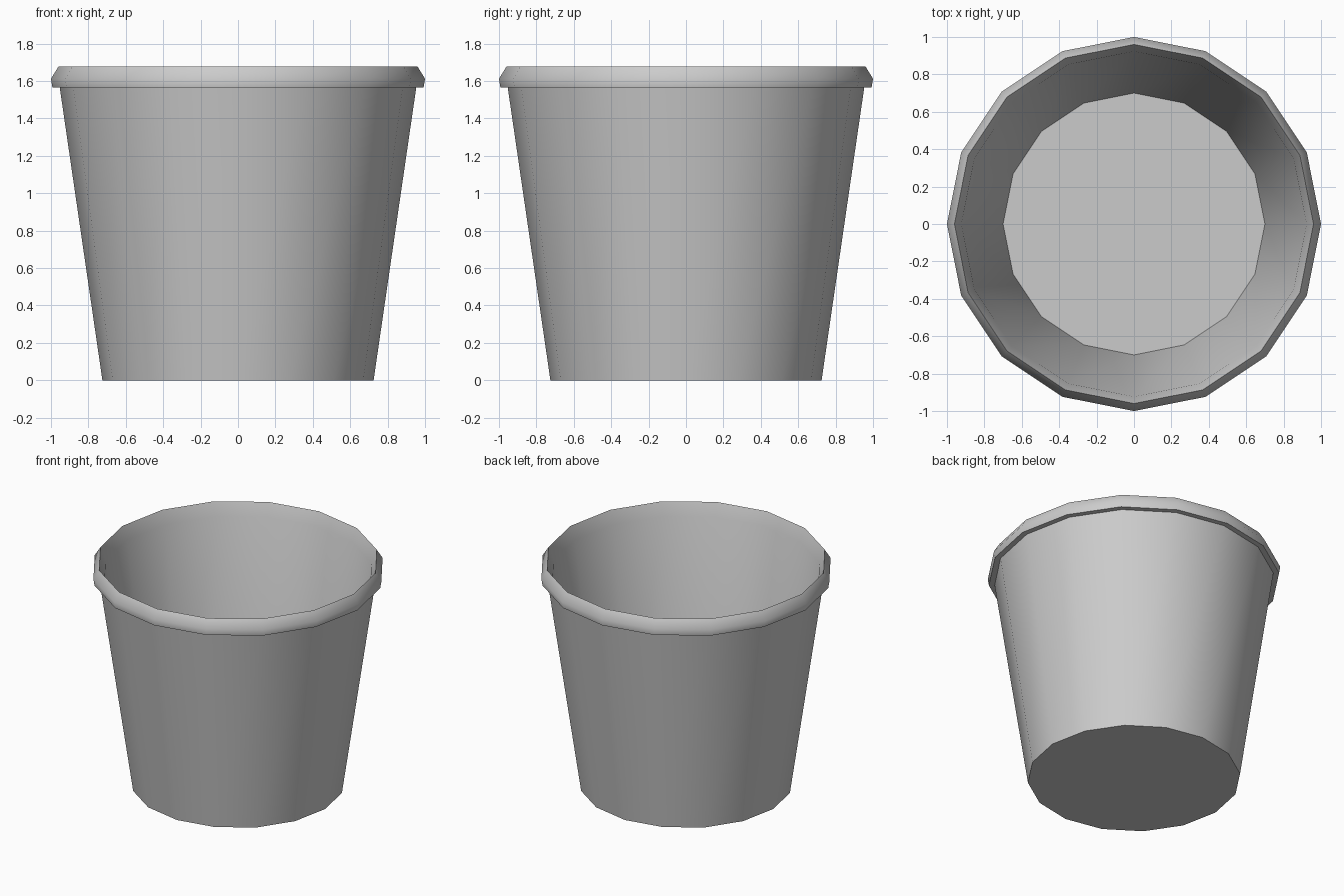
import bpy, bmesh, math

if "Cube" in bpy.data.objects:
    bpy.data.objects.remove(bpy.data.objects["Cube"])

SIDES = 16

# Half profile (radius, height): outer wall, lip, inner wall
PROFILE = [
    (0.725, 0.0),
    (0.953, 1.565),
    (0.992, 1.565),
    (1.0, 1.612),
    (0.96, 1.677),
    (0.923, 1.58),
    (0.70, 0.035),
]

# Bucket: rings joined by quads, capped with base and inner floor
bm = bmesh.new()
rings = []
for r, z in PROFILE:
    rings.append([bm.verts.new((r * math.cos(2 * math.pi * i / SIDES),
                                r * math.sin(2 * math.pi * i / SIDES), z))
                  for i in range(SIDES)])
for a, b in zip(rings, rings[1:]):
    for i in range(SIDES):
        j = (i + 1) % SIDES
        bm.faces.new((a[i], a[j], b[j], b[i]))
bm.faces.new(rings[0][::-1])
bm.faces.new(rings[-1])
bmesh.ops.recalc_face_normals(bm, faces=bm.faces)

mesh = bpy.data.meshes.new("bucket")
bm.to_mesh(mesh)
bm.free()
bucket = bpy.data.objects.new("bucket", mesh)
bpy.context.collection.objects.link(bucket)

# Smooth sides, sharp lip and base edges
bpy.context.view_layer.objects.active = bucket
bucket.select_set(True)
bpy.ops.object.shade_smooth_by_angle(angle=math.radians(50))
